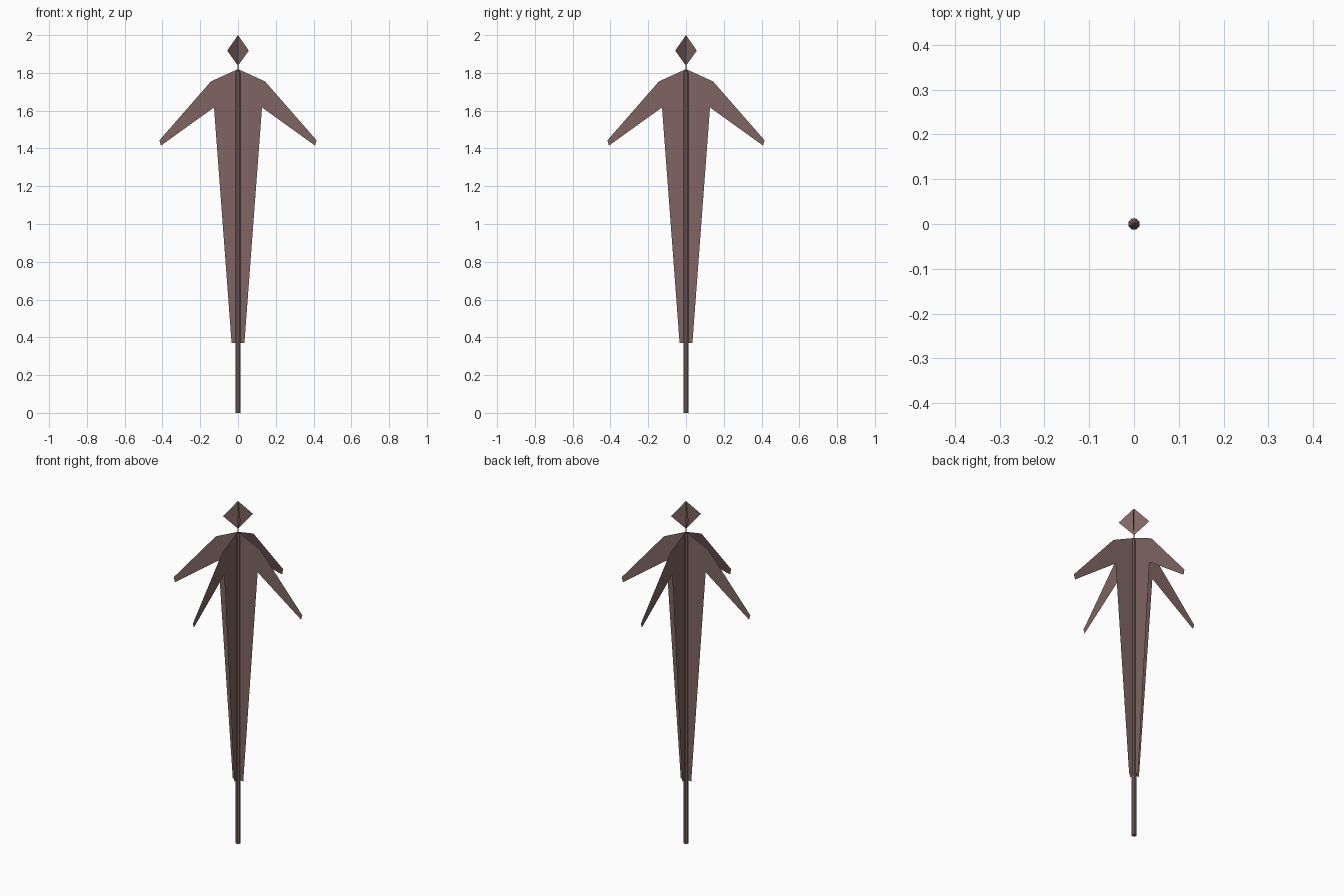
import bpy, bmesh, math
from mathutils import Matrix

if "Cube" in bpy.data.objects:
    bpy.data.objects.remove(bpy.data.objects["Cube"])

brown = bpy.data.materials.new("weathered_brown")
brown.diffuse_color = (0.21, 0.13, 0.12, 1)
brown.use_nodes = True
brown.node_tree.nodes["Principled BSDF"].inputs["Base Color"].default_value = brown.diffuse_color


def finish(name, bm):
    mesh = bpy.data.meshes.new(name)
    bm.to_mesh(mesh)
    bm.free()
    mesh.materials.append(brown)
    obj = bpy.data.objects.new(name, mesh)
    bpy.context.collection.objects.link(obj)
    return obj


def sheet(name, half, angle):
    """Thin flat cut-out: half outline (x, z) mirrored about the axis, turned about z."""
    outline = half + [(-x, z) for x, z in reversed(half) if x > 0]
    bm = bmesh.new()
    bm.faces.new([bm.verts.new((x, 0, z)) for x, z in outline])
    bmesh.ops.rotate(bm, verts=bm.verts, matrix=Matrix.Rotation(math.radians(angle), 3, 'Z'))
    return finish(name, bm)


# Crossed body sheets with arms
body = [(0, 1.82), (0.143, 1.755), (0.416, 1.443), (0.408, 1.415),
        (0.127, 1.617), (0.034, 0.37)]
for i, a in enumerate((0, 90)):
    sheet(f"body_sheet_{i + 1}", body, a)

# Crossed diamond head, turned 45 degrees to the body
head = [(0, 2.0), (0.081, 1.918), (0, 1.838)]
for i, a in enumerate((45, 135)):
    sheet(f"head_sheet_{i + 1}", head, a)

# Pole with a thin neck reaching the head
SIDES = 8
bm = bmesh.new()
rings = []
for r, z in [(0.013, 0), (0.013, 1.8), (0.003, 1.82), (0.003, 1.845)]:
    rings.append([bm.verts.new((r * math.cos((k + .5) * math.tau / SIDES),
                                r * math.sin((k + .5) * math.tau / SIDES), z))
                  for k in range(SIDES)])
for lo, hi in zip(rings, rings[1:]):
    for k in range(SIDES):
        n = (k + 1) % SIDES
        bm.faces.new((lo[k], lo[n], hi[n], hi[k]))
bm.faces.new(rings[0][::-1])
bm.faces.new(rings[-1])
finish("pole", bm)
